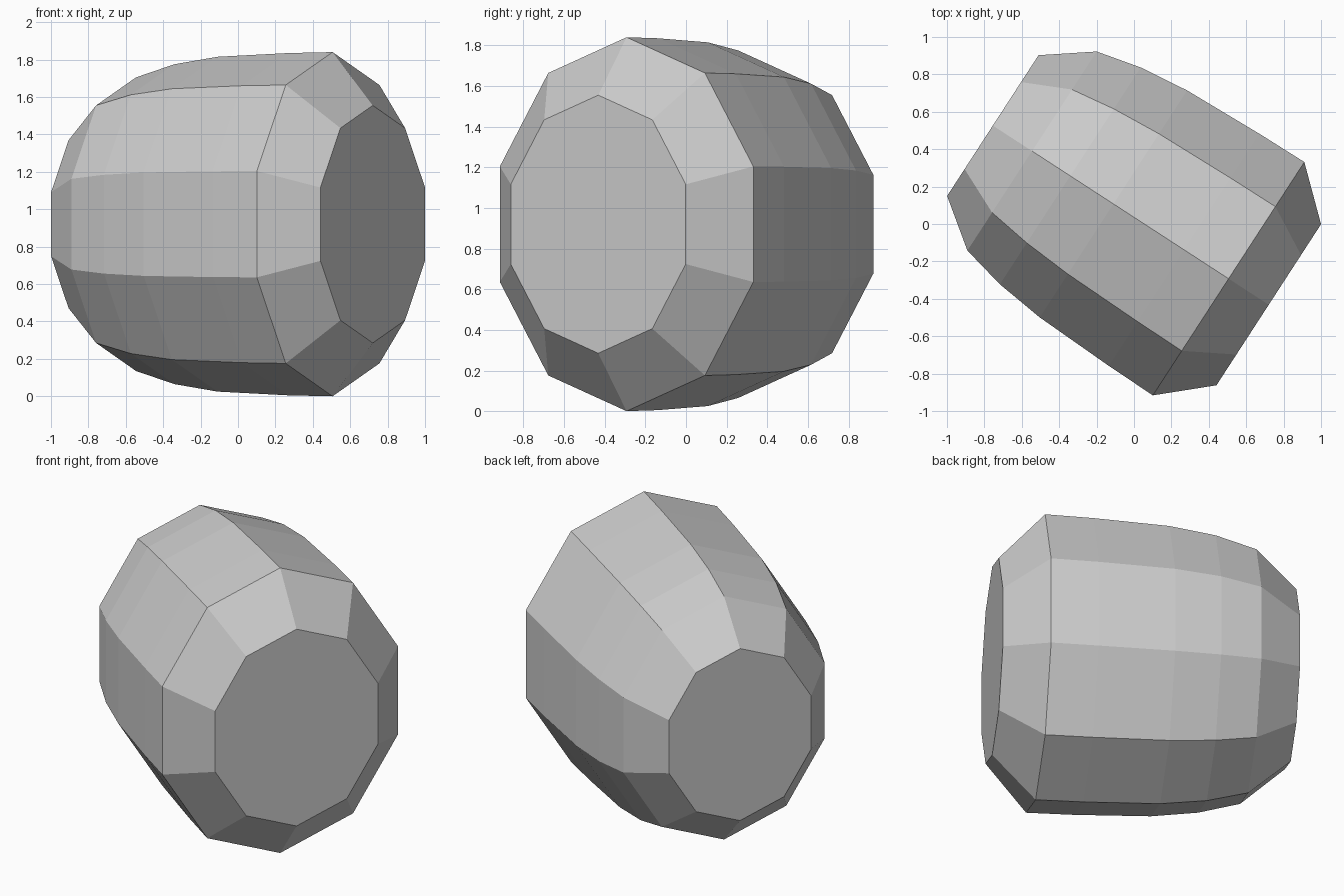
import bpy, bmesh, math
from mathutils import Matrix, Vector

cube = bpy.data.objects.get("Cube")
if cube:
    bpy.data.objects.remove(cube, do_unlink=True)

SIDES = 10
WIDTH_RATIO = 0.85          # cross-section is narrower than it is tall
YAW = math.radians(-33)     # direction of the barrel axis
CENTRE = Vector((0, 0.036, 0.92))

# Profile along the axis: (distance, vertical radius)
PROFILE = [(-0.90, 0.555), (-0.65, 0.785), (-0.406, 0.855), (-0.131, 0.895),
           (0.32, 0.915), (0.603, 0.92), (0.859, 0.635)]

# Plain grey material
grey = bpy.data.materials.new("light_grey")
grey.use_nodes = True
colour = (0.6, 0.6, 0.6, 1)
grey.diffuse_color = colour
grey.node_tree.nodes["Principled BSDF"].inputs["Base Color"].default_value = colour

# Ten-sided rings lofted along the axis
bm = bmesh.new()
rings = []
for dist, radius in PROFILE:
    ring = []
    for i in range(SIDES):
        a = math.tau * i / SIDES
        ring.append(bm.verts.new((dist, radius * WIDTH_RATIO * math.sin(a),
                                  radius * math.cos(a))))
    rings.append(ring)
for r0, r1 in zip(rings, rings[1:]):
    for i in range(SIDES):
        j = (i + 1) % SIDES
        bm.faces.new((r0[i], r0[j], r1[j], r1[i]))

# Flat end caps
bm.faces.new(rings[0])
bm.faces.new(rings[-1])
bmesh.ops.recalc_face_normals(bm, faces=bm.faces)
bm.transform(Matrix.Translation(CENTRE) @ Matrix.Rotation(YAW, 4, 'Z'))

mesh = bpy.data.meshes.new("barrel_body")
bm.to_mesh(mesh)
bm.free()
mesh.materials.append(grey)
body = bpy.data.objects.new("barrel_body", mesh)
bpy.context.collection.objects.link(body)
